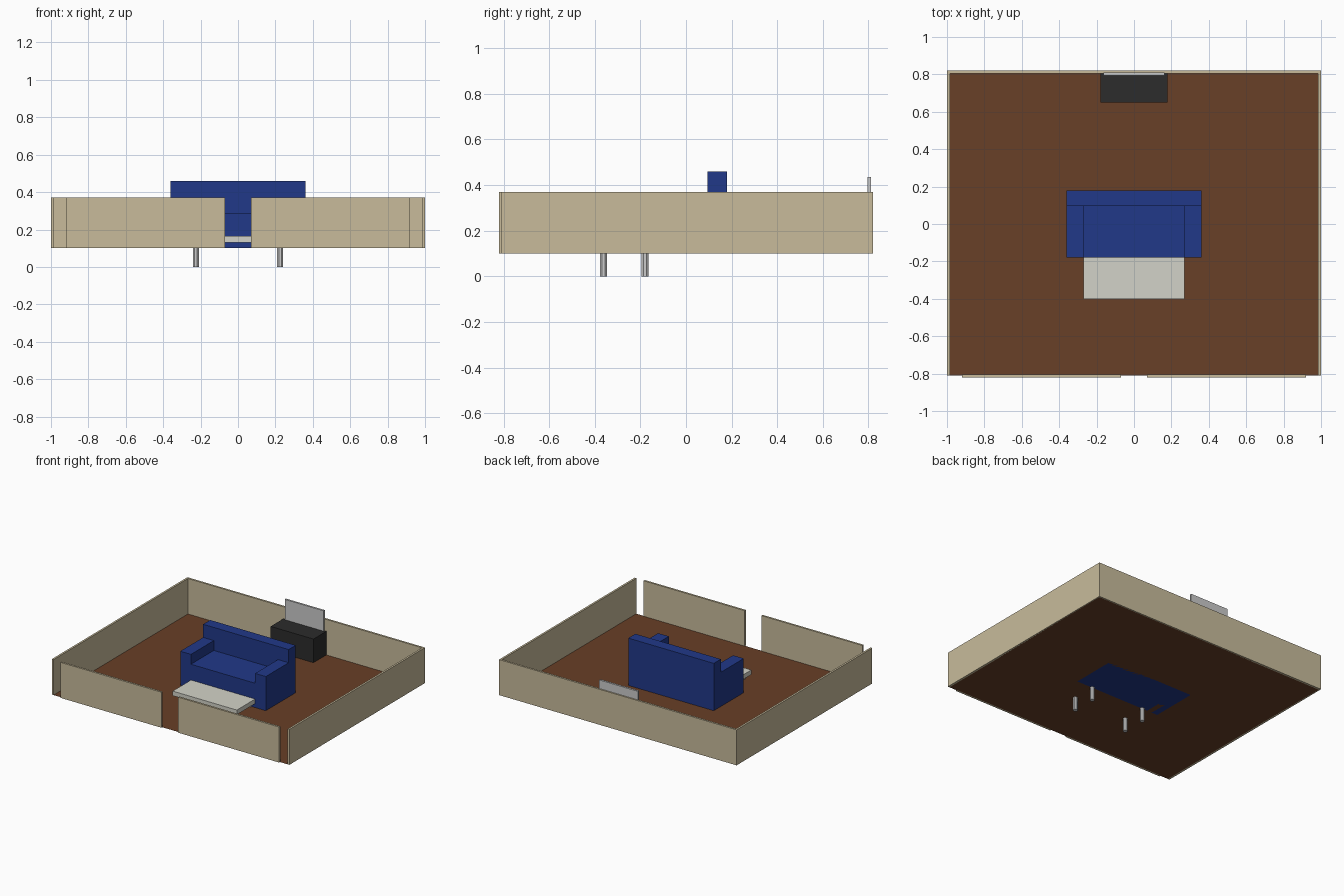
import bpy
from math import pi

if "Cube" in bpy.data.objects:
    bpy.data.objects.remove(bpy.data.objects["Cube"])


def material(name, rgb):
    m = bpy.data.materials.new(name)
    m.diffuse_color = (*rgb, 1)
    m.use_nodes = True
    m.node_tree.nodes["Principled BSDF"].inputs["Base Color"].default_value = m.diffuse_color
    return m


WALL = material("wall_cream", (0.58, 0.50, 0.33))
WOOD = material("floor_brown", (0.14, 0.05, 0.02))
BLUE = material("sofa_blue", (0.015, 0.04, 0.25))
PALE = material("table_pale", (0.65, 0.65, 0.58))
DARK = material("cabinet_black", (0.025, 0.025, 0.025))


def box(name, x, y, z, mat=None):
    """Box from (min, max) extents on each axis."""
    bpy.ops.mesh.primitive_cube_add(size=1, location=[sum(a) / 2 for a in (x, y, z)])
    ob = bpy.context.object
    ob.name = name
    ob.scale = [a[1] - a[0] for a in (x, y, z)]
    bpy.ops.object.transform_apply(location=False, rotation=False, scale=True)
    if mat:
        ob.data.materials.append(mat)
    return ob


def mirrored(x, s):
    return (x[0], x[1]) if s > 0 else (-x[1], -x[0])


F = 0.10          # floor level
TOP = 0.37        # wall top

# Floor sheet
bpy.ops.mesh.primitive_plane_add(size=1, location=(0, 0, F))
floor = bpy.context.object
floor.name = "floor"
floor.scale = (1.985, 1.62, 1)
bpy.ops.object.transform_apply(location=False, rotation=False, scale=True)
floor.data.materials.append(WOOD)

# Back wall, then side walls and the two front walls beside the doorway
box("back_wall", (-1, 1), (0.805, 0.82), (F, TOP), WALL)
for side, s in (("left", -1), ("right", 1)):
    box(f"{side}_wall", mirrored((0.985, 1), s), (-0.81, 0.81), (F, TOP), WALL)
    box(f"front_wall_{side}", mirrored((0.07, 0.92), s), (-0.82, -0.805), (F, TOP), WALL)
    box(f"sofa_arm_{side}", mirrored((0.27, 0.36), s), (-0.18, 0.095), (F, 0.36), BLUE)

# Sofa seat and back
box("sofa_seat", (-0.27, 0.27), (-0.18, 0.095), (F, 0.285), BLUE)
box("sofa_back", (-0.36, 0.36), (0.095, 0.18), (F, 0.46), BLUE)

# Coffee table with legs that run through the floor
box("table_top", (-0.27, 0.27), (-0.40, -0.14), (0.13, 0.165), PALE)
for side, x in (("left", -0.225), ("right", 0.225)):
    for end, y in (("front", -0.362), ("back", -0.18)):
        bpy.ops.mesh.primitive_cylinder_add(vertices=8, radius=0.017, depth=0.13,
                                            location=(x, y, 0.065), rotation=(0, 0, pi / 8))
        bpy.context.object.name = f"table_leg_{end}_{side}"

# Media cabinet and screen
box("cabinet", (-0.18, 0.18), (0.65, 0.805), (F, 0.28), DARK)
box("screen", (-0.163, 0.163), (0.795, 0.81), (0.28, 0.435))
